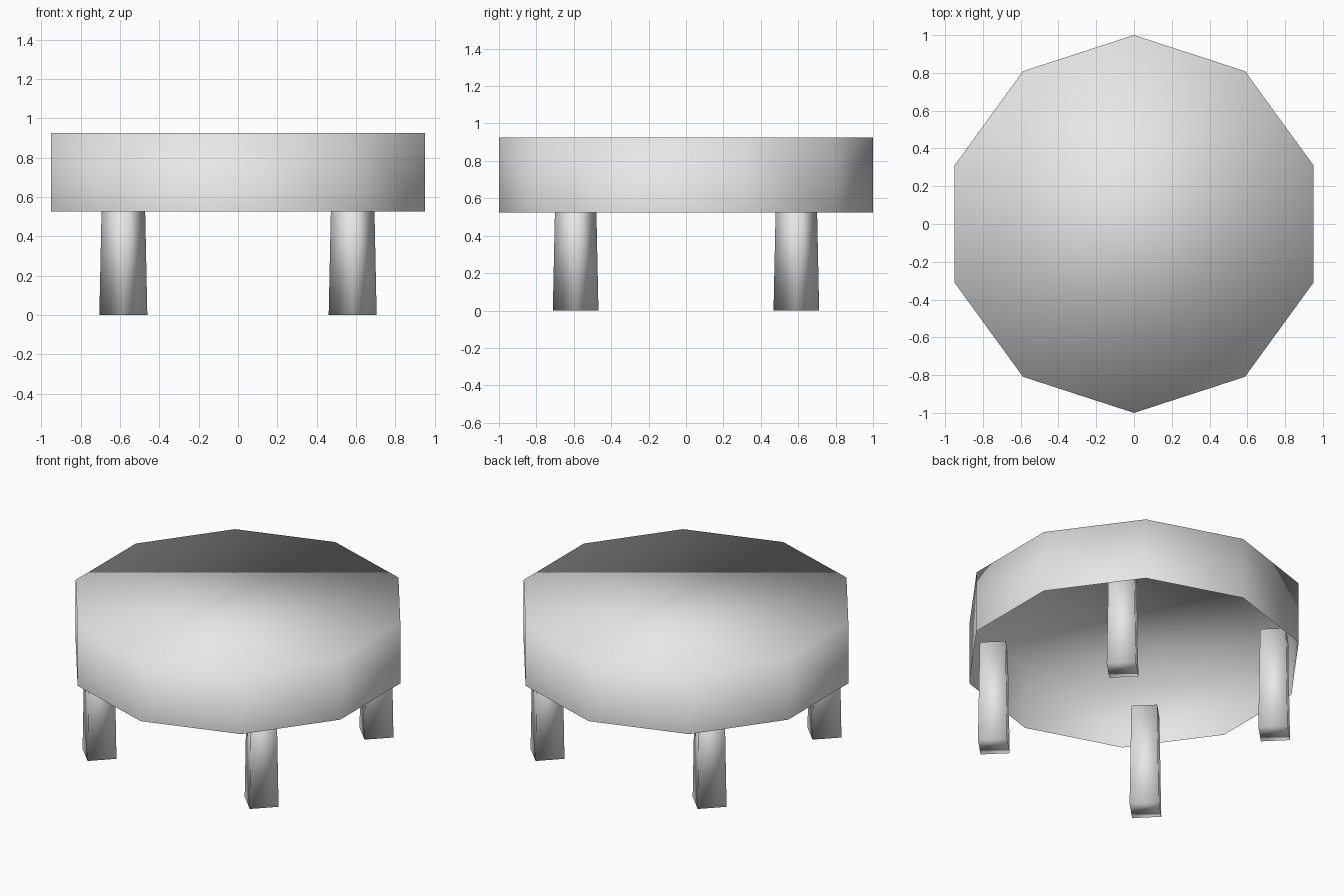
import bpy
import bmesh
import math
from mathutils import Matrix

cube = bpy.data.objects.get("Cube")
if cube:
    bpy.data.objects.remove(cube, do_unlink=True)

# One pale grey for the whole piece
grey = bpy.data.materials.new("pale grey")
grey.use_nodes = True
grey.diffuse_color = (0.8, 0.8, 0.8, 1)
grey.node_tree.nodes["Principled BSDF"].inputs["Base Color"].default_value = (0.8, 0.8, 0.8, 1)


def prism(name, sides, r_bottom, r_top, z0, z1, x=0, y=0, turn=0, open_base=False):
    """Smooth-shaded prism standing from z0 to z1, optionally open underneath."""
    bm = bmesh.new()
    bmesh.ops.create_cone(bm, cap_ends=True, segments=sides,
                          radius1=r_bottom, radius2=r_top, depth=z1 - z0)
    # Put a corner at the chosen angle
    first = max(bm.verts, key=lambda v: v.co.y)
    turn -= math.atan2(first.co.y, first.co.x)
    bm.transform(Matrix.Translation((x, y, (z0 + z1) / 2)) @ Matrix.Rotation(turn, 4, "Z"))
    bm.normal_update()
    if open_base:
        base = [f for f in bm.faces if f.normal.z < -0.9]
        bmesh.ops.delete(bm, geom=base, context="FACES_ONLY")
    for face in bm.faces:
        face.smooth = True
    mesh = bpy.data.meshes.new(name)
    bm.to_mesh(mesh)
    bm.free()
    mesh.materials.append(grey)
    obj = bpy.data.objects.new(name, mesh)
    bpy.context.collection.objects.link(obj)
    return obj


# Ten-sided top, a shell open underneath
prism("table_top", 10, 1, 1, 0.525, 0.925, turn=math.pi / 2, open_base=True)

# Four square legs, set cornerwise and slightly tapered, reaching into the shell
for depth_name, sy in (("front", -1), ("back", 1)):
    for side_name, sx in (("right", -1), ("left", 1)):
        prism(f"{depth_name}_{side_name}_leg", 4, 0.122, 0.108, 0, 0.67,
              x=sx * 0.583, y=sy * 0.59, turn=math.pi / 2)
